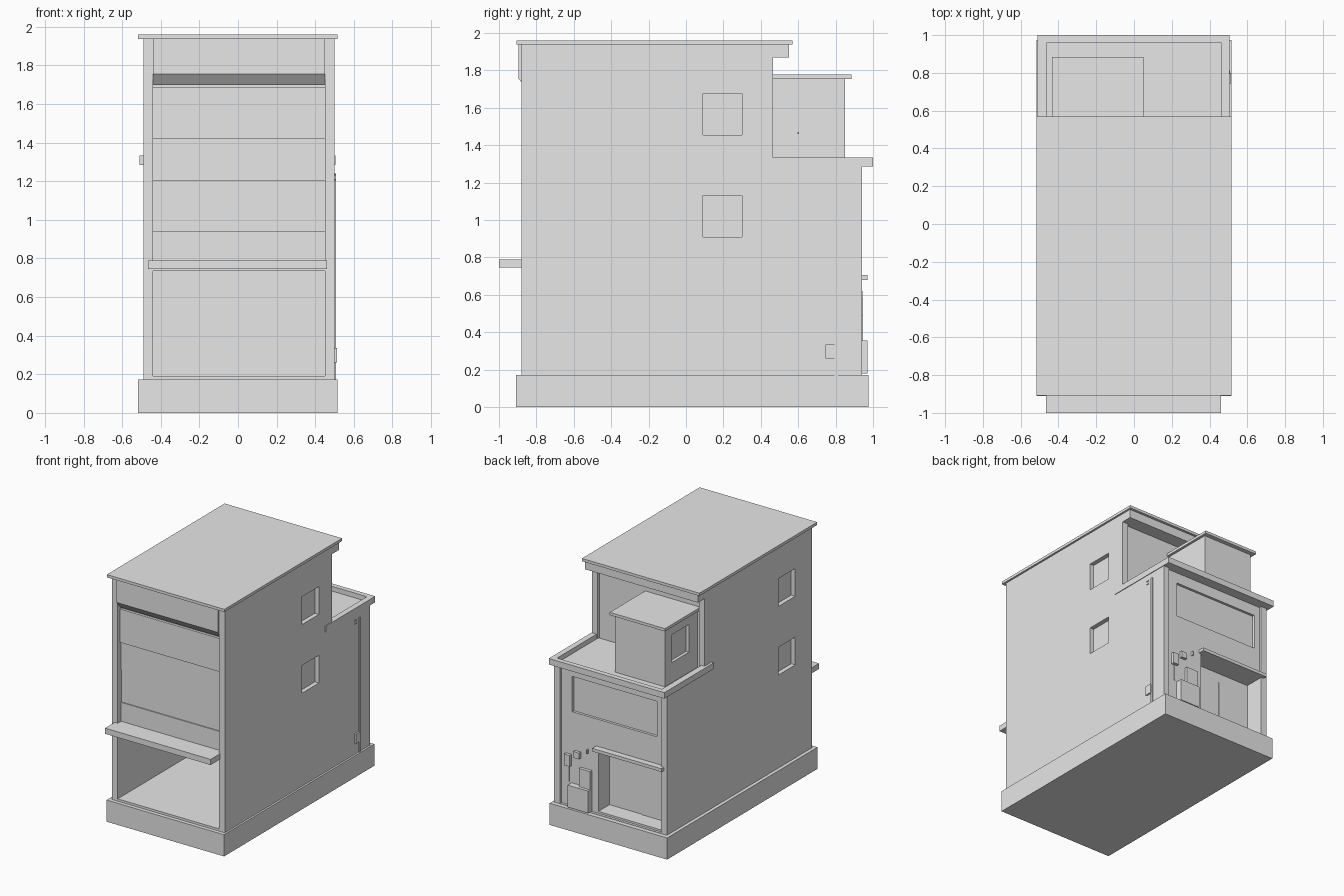
import bpy
import bmesh

cube = bpy.data.objects.get("Cube")
if cube:
    bpy.data.objects.remove(cube, do_unlink=True)

grey = bpy.data.materials.new("plain_grey")
grey.use_nodes = True
grey.diffuse_color = (0.8, 0.8, 0.8, 1)
grey.node_tree.nodes["Principled BSDF"].inputs["Base Color"].default_value = (0.8, 0.8, 0.8, 1)


def add_mesh(name, bm):
    bmesh.ops.recalc_face_normals(bm, faces=bm.faces)
    mesh = bpy.data.meshes.new(name)
    bm.to_mesh(mesh)
    bm.free()
    mesh.materials.append(grey)
    ob = bpy.data.objects.new(name, mesh)
    bpy.context.scene.collection.objects.link(ob)
    return ob


def box(name, x, y, z):
    """Box from (low, high) pairs on each axis."""
    bm = bmesh.new()
    bmesh.ops.create_cube(bm, size=1)
    for v in bm.verts:
        v.co = [r[0] if c < 0 else r[1] for c, r in zip(v.co, (x, y, z))]
    return add_mesh(name, bm)


def extrude_x(name, profile, x):
    """Profile of (y, z) points extruded along x."""
    bm = bmesh.new()
    face = bm.faces.new([bm.verts.new((x[0], y, z)) for y, z in profile])
    moved = bmesh.ops.extrude_face_region(bm, geom=[face])["geom"]
    verts = [g for g in moved if isinstance(g, bmesh.types.BMVert)]
    bmesh.ops.translate(bm, verts=verts, vec=(x[1] - x[0], 0, 0))
    return add_mesh(name, bm)


def cut(ob, *ranges):
    """Subtract a box from an object."""
    cutter = box("cutter", *ranges)
    cutter.hide_render = True
    mod = ob.modifiers.new("cut", "BOOLEAN")
    mod.operation = "DIFFERENCE"
    mod.solver = "EXACT"
    mod.object = cutter
    bpy.context.view_layer.objects.active = ob
    bpy.ops.object.modifier_apply(modifier=mod.name)
    bpy.data.objects.remove(cutter, do_unlink=True)


LEFT, RIGHT = -0.49, 0.50        # outer walls
BAY = (-0.44, 0.45)              # space between corner pillars
UPPER, LOWER = (1.455, 1.675), (0.91, 1.13)   # window heights

# Plinth and roof
box("plinth", (-0.517, 0.515), (-0.91, 0.975), (0, 0.172))
box("roof", (-0.517, 0.515), (-0.907, 0.57), (1.938, 1.96))

# Main block with open shop floor and side windows
main = box("main_block", (LEFT, RIGHT), (-0.88, 0.44), (0.17, 1.94))
cut(main, BAY, (-0.95, -0.83), (0.76, 1.9))
cut(main, BAY, (-0.95, 0.40), (0.19, 0.735))
for z in (UPPER, LOWER):
    cut(main, (RIGHT - 0.035, 0.6), (0.09, 0.30), z)
    cut(main, (-0.6, LEFT + 0.035), (-0.67, -0.46), z)

# Facade: sloped header, stepped bands and awning
extrude_x("front_header",
          [(-0.895, 1.94), (-0.895, 1.755), (-0.85, 1.70), (-0.82, 1.70), (-0.82, 1.94)], BAY)
for i, z in enumerate([(0.745, 0.94), (1.20, 1.42)]):
    box(f"front_band_{i}", BAY, (-0.838, -0.82), z)
box("front_band_top", BAY, (-0.85, -0.82), (1.42, 1.685))
box("awning", (-0.467, 0.46), (-1.0, -0.83), (0.745, 0.79))

# Upper rear wall: corner pillars and eave beam
for x in ((LEFT, BAY[0]), (BAY[1], RIGHT)):
    box("rear_pillar", x, (0.43, 0.465), (1.3, 1.94))
box("eave_beam", (LEFT, RIGHT), (0.43, 0.55), (1.87, 1.94))

# Rear annex with recessed wall, wide window and doorway
annex = box("rear_annex", (LEFT, RIGHT), (0.43, 0.94), (0.17, 1.29))
cut(annex, BAY, (0.92, 1.1), (0.175, 1.285))
cut(annex, (-0.39, 0.355), (0.90, 1.1), (0.92, 1.20))
cut(annex, (-0.44, 0.125), (0.78, 1.1), (0.19, 0.68))
box("door_canopy", (-0.465, 0.145), (0.90, 0.97), (0.68, 0.705))
box("rear_door", (-0.38, -0.16), (0.775, 0.787), (0.19, 0.60))

# Terrace slab with a raised rim
terrace = box("terrace", (-0.51, 0.505), (0.38, 1.0), (1.285, 1.333))
cut(terrace, (-0.46, 0.46), (0.44, 0.96), (1.295, 1.4))

# Stair house on the terrace
stair = box("stair_house", (-0.41, 0.03), (0.43, 0.85), (1.29, 1.76))
cut(stair, (-0.5, -0.385), (0.55, 0.76), UPPER)
box("stair_house_roof", (-0.435, 0.05), (0.43, 0.885), (1.755, 1.777))
box("door_knob", (0.03, 0.045), (0.595, 0.605), (1.46, 1.47))

# Utility boxes and conduits on the rear wall
box("condenser", (0.18, 0.36), (0.91, 0.97), (0.18, 0.355))
box("cabinet", (0.18, 0.28), (0.91, 0.945), (0.355, 0.50))
box("meter_large", (0.36, 0.41), (0.91, 0.945), (0.49, 0.58))
box("meter_small", (0.28, 0.33), (0.91, 0.943), (0.57, 0.62))
box("meter_conduit", (0.378, 0.385), (0.91, 0.927), (0.36, 0.49))
box("wall_tap", (0.21, 0.22), (0.91, 0.94), (0.63, 0.66))

# Downpipe and its fittings on the side wall
box("downpipe", (0.49, 0.508), (0.795, 0.812), (0.17, 1.24))
box("downpipe_box", (0.49, 0.513), (0.745, 0.80), (0.26, 0.335))
for z in (1.205, 1.23):
    box("pipe_bracket", (0.49, 0.506), (0.745, 0.765), (z, z + 0.007))
